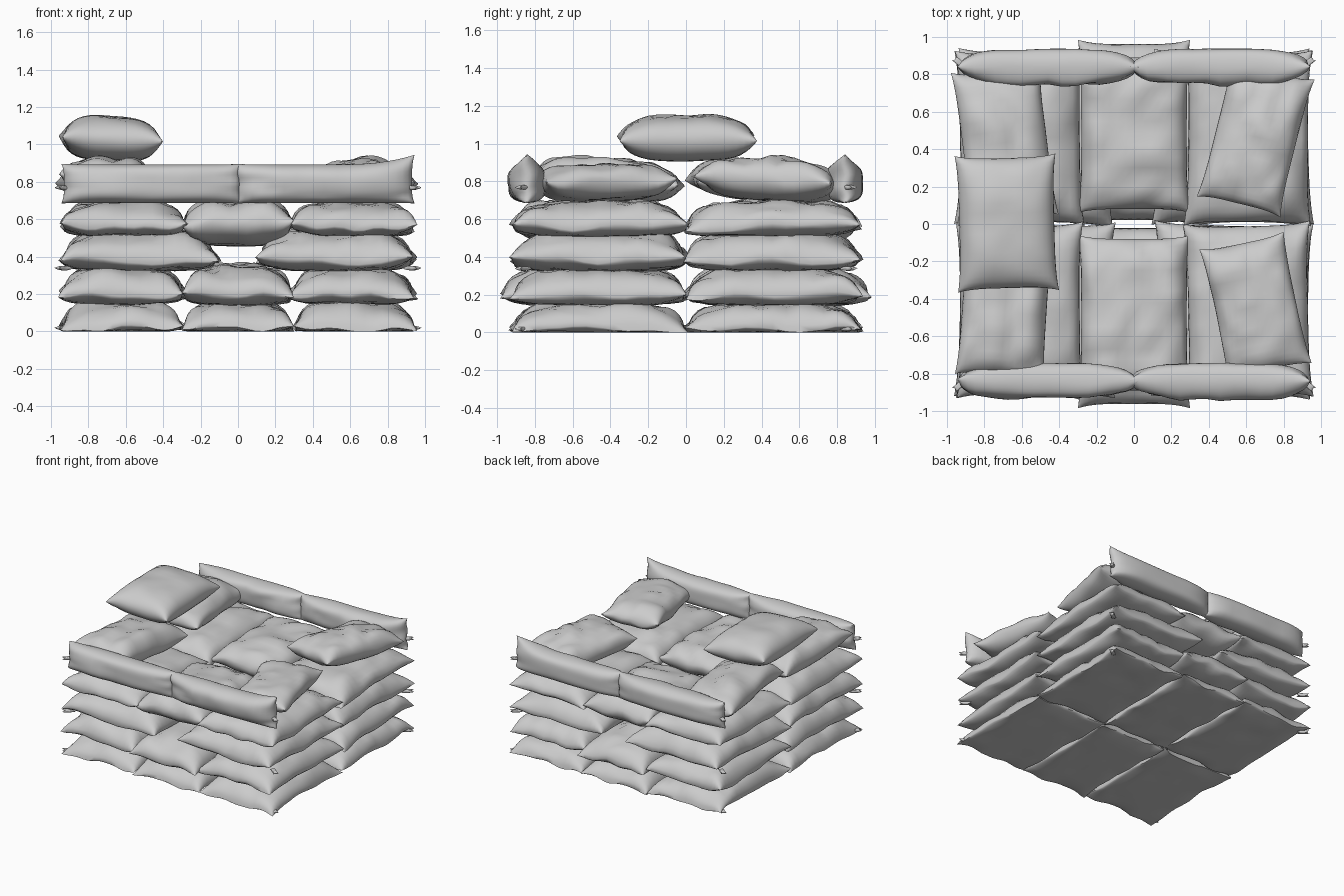
import bpy, bmesh, math
from mathutils import Vector, Matrix, noise

if "Cube" in bpy.data.objects:
    bpy.data.objects.remove(bpy.data.objects["Cube"])

N = 20  # grid cells per bag side


def bag(name, loc, size, seam=0.25, rot=(0, 0, 0), waist=0.06, wrinkle=0.03, seed=0.0, flare=0.0, p=4.0):
    """Stuffed cloth bag: two puffed sheets sewn along a pinched seam.
    loc is the centre, size the full extents, seam the seam height (0..1),
    flare stretches the +x +y corner, p is how boxy the stuffing is."""
    hx, hy, h = size[0] / 2, size[1] / 2, size[2]
    bm = bmesh.new()
    for side in (1, -1):
        rows = []
        for i in range(N + 1):
            row = []
            for j in range(N + 1):
                u = -math.cos(math.pi * i / N)
                v = -math.cos(math.pi * j / N)
                puff = math.sqrt(max(0, (1 - abs(u) ** p) * (1 - abs(v) ** p)))
                # edges draw in between the corners
                x = hx * u * (1 - waist * (1 - v ** 4))
                y = hy * v * (1 - waist * 0.8 * (1 - u ** 4))
                y += flare * max(0, u) ** 3 * max(0, v)
                z = h * (seam + ((1 - seam) if side > 0 else -seam) * puff)
                # cloth folds and wavy seam
                q = Vector((x * 5 + seed * 3.1, y * 5 - seed * 1.7, side * 2 + seed))
                z += (abs(noise.noise(q)) - 0.3) * wrinkle * 2 * math.sqrt(puff) * (1 if side > 0 else 0.3)
                rim = noise.noise(Vector((u * 2 + seed * 5, v * 2, seed * 2.3)))
                z += rim * wrinkle * (1 - puff) * 1.3
                row.append(bm.verts.new((x, y, z - h / 2)))
            rows.append(row)
        for i in range(N):
            for j in range(N):
                f = [rows[i][j], rows[i + 1][j], rows[i + 1][j + 1], rows[i][j + 1]]
                bm.faces.new(f if side > 0 else f[::-1])
    bmesh.ops.remove_doubles(bm, verts=bm.verts, dist=0.0001)
    m = Matrix.Translation(loc)
    for ang, ax in zip(rot, 'XYZ'):
        m = m @ Matrix.Rotation(math.radians(ang), 4, ax)
    bm.transform(m)
    for vert in bm.verts:
        vert.co.z = max(vert.co.z, 0.0)
    me = bpy.data.meshes.new(name)
    bm.to_mesh(me)
    bm.free()
    ob = bpy.data.objects.new(name, me)
    bpy.context.collection.objects.link(ob)
    for poly in me.polygons:
        poly.use_smooth = True
    me.set_sharp_from_angle(angle=math.radians(55))
    return ob


# Stacked courses: bottom, top, inner edge of outer bags, outer y of middle bags, middle z range
courses = [(0.0, 0.16, 0.29, 0.94, (0.0, 0.16)), (0.145, 0.345, 0.28, 0.985, (0.14, 0.355)),
           (0.325, 0.545, 0.10, None, None), (0.51, 0.70, 0.27, 0.91, (0.46, 0.70))]
seed = 1.0
for c, (z0, z1, inner, mid_y, mid_z) in enumerate(courses):
    low = 0.1 if c == 0 else 0.25
    for sy, end in ((-1, "front"), (1, "back")):
        for sx, hand in ((-1, "left"), (1, "right")):
            seed += 1.37
            bag(f"course_{c + 1}_{end}_{hand}_bag",
                (sx * (0.95 + inner) / 2, sy * 0.46, (z0 + z1) / 2),
                (0.95 - inner, 0.94, z1 - z0), seam=low,
                rot=(0, 0, 1.5 * math.sin(seed * 4)), seed=seed)
        if mid_y:
            seed += 1.37
            start = 0.06 if c == 3 else 0.0
            bag(f"course_{c + 1}_{end}_middle_bag",
                (0, sy * (mid_y + start) / 2, sum(mid_z) / 2),
                (0.6, mid_y - start, mid_z[1] - mid_z[0]),
                seam=0.5 if c == 3 else low, seed=seed)

# Long bags standing on edge along the front and back rims, right ends flared upward
for sy, end in ((-1, "front"), (1, "back")):
    for sx, hand in ((-1, "left"), (1, "right")):
        seed += 1.37
        bag(f"{end}_rim_{hand}_bag", (sx * 0.46, sy * 0.84, 0.79),
            (0.97, 0.21, 0.19), seam=0.5, rot=(90, 0, 0), waist=0.03,
            wrinkle=0.018, seed=seed, flare=0.05 if sx > 0 else 0.0)

# Loose bags lying askew along the left and right sides
for name, x, y, z, w, l, h, rx, ry, rz in (
        ("left_front", -0.69, -0.42, 0.81, 0.48, 0.80, 0.23, -3, 2, -4),
        ("left_back", -0.69, 0.43, 0.81, 0.48, 0.82, 0.21, -3, 3, 7),
        ("right_front", 0.65, -0.44, 0.80, 0.46, 0.72, 0.20, 2, -3, 12),
        ("right_back", 0.65, 0.46, 0.81, 0.46, 0.76, 0.22, -4, -3, -14)):
    seed += 1.37
    bag(f"{name}_side_bag", (x, y, z), (w, l, h), seam=0.45, rot=(rx, ry, rz), seed=seed, p=3.5)

# Single bag on top at the left
bag("top_bag", (-0.68, 0.005, 1.03), (0.54, 0.73, 0.24), seam=0.5,
    rot=(0, 3, 1.5), wrinkle=0.01, seed=7.7, p=3.5)

# Small gathered cloth ends at the outer corners
for z in (0.02, 0.34, 0.77):
    for sx in (-1, 1):
        for sy in (-1, 1):
            bag("tied_corner", (sx * 0.93, sy * 0.86, z), (0.1, 0.04, 0.025), seam=0.5,
                rot=(0, 0, 40 * sx * sy), waist=0.3, wrinkle=0.005)
